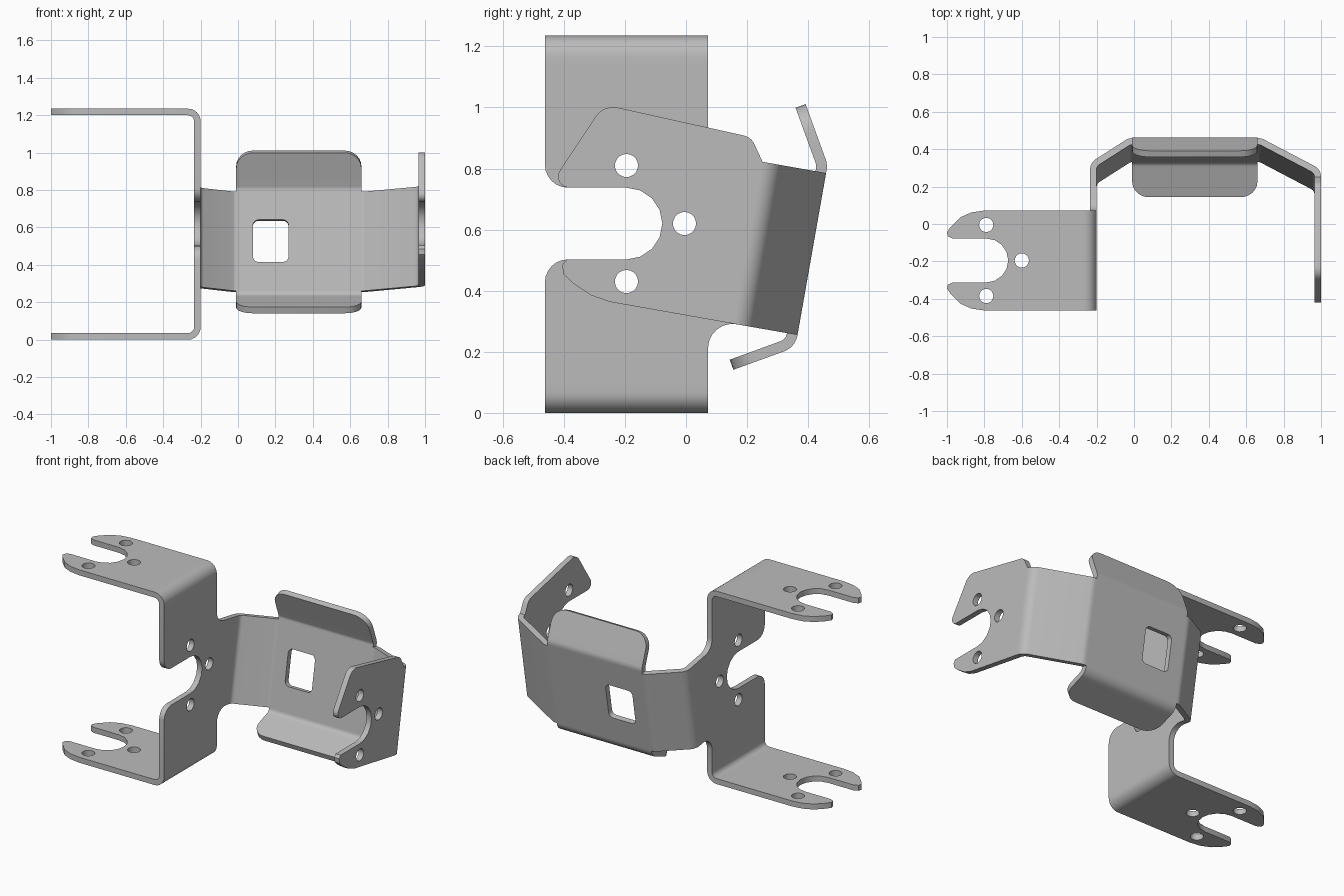
import bpy
import bmesh
from math import sin, cos, tan, pi, radians
from mathutils import Matrix, Vector

cube = bpy.data.objects.get("Cube")
if cube:
    bpy.data.objects.remove(cube, do_unlink=True)

T = 0.035            # sheet thickness
R = 0.05             # bend radius on the mid line
H = 1.235            # overall height
MID_Y = -0.195       # centre line of the forks
MID_Z = 0.62
SLOT = 0.1175        # slot radius
TILT = radians(10)   # lean of the rear half
X, Y, Z = Vector((1, 0, 0)), Vector((0, 1, 0)), Vector((0, 0, 1))
U = Vector((0, cos(TILT), -sin(TILT)))   # leaning backwards axis
V = Vector((0, sin(TILT), cos(TILT)))    # leaning upwards axis
PIVOT = Vector((0, 0, MID_Z))
LOW, HIGH = -0.296, 0.2425               # band edges along V
BACK = 0.4055                            # back sheet along U

steel = bpy.data.materials.new("grey_steel")
steel.use_nodes = True
steel.diffuse_color = (0.5, 0.5, 0.5, 1)
steel.node_tree.nodes["Principled BSDF"].inputs["Base Color"].default_value = (0.5, 0.5, 0.5, 1)


def rounded(points, closed=True, segs=6):
    """Turn (a, b, radius) corners into arcs; plain (a, b) corners stay sharp."""
    out, n = [], len(points)
    for i, p in enumerate(points):
        c = Vector(p[:2])
        if len(p) < 3 or (not closed and i in (0, n - 1)):
            out.append(c)
            continue
        a = (Vector(points[i - 1][:2]) - c).normalized()
        b = (Vector(points[(i + 1) % n][:2]) - c).normalized()
        half = a.angle(b) / 2
        centre = c + (a + b).normalized() * (p[2] / sin(half))
        start = c + a * (p[2] / tan(half)) - centre
        sweep = start.angle_signed(c + b * (p[2] / tan(half)) - centre)
        for k in range(segs + 1):
            out.append(centre + Matrix.Rotation(-sweep * k / segs, 2) @ start)
    return out


def strip(points):
    """Outline of a bent sheet that follows a mid line."""
    path = rounded(points, closed=False)
    sides = [[], []]
    for i, p in enumerate(path):
        d0 = (p - path[i - 1]).normalized() if i else (path[1] - p).normalized()
        d1 = (path[i + 1] - p).normalized() if i < len(path) - 1 else d0
        n0, n1 = Vector((-d0.y, d0.x)), Vector((-d1.y, d1.x))
        m = (n0 + n1).normalized()
        m *= T / 2 / m.dot(n0)
        sides[0].append(p + m)
        sides[1].append(p - m)
    return sides[0] + sides[1][::-1]


def circle(cx, cy, r, segs=20):
    return [(cx + r * cos(2 * pi * k / segs), cy + r * sin(2 * pi * k / segs)) for k in range(segs)]


def bolt_holes(cx, cy):
    return [circle(cx + a, cy + b, 0.038) for a, b in ((0, 0.19), (0.19, 0), (0, -0.19))]


def slot_arc(cx, cy):
    """Half circle slot end, running from the high side to the low side."""
    return [(cx + SLOT * cos(a), cy + SLOT * sin(a)) for a in (pi / 2 - pi * k / 8 for k in range(9))]


def piece(outline, a, b, origin, depth=T, holes=()):
    """Extruded flat shape, centred on the plane through origin spanned by a and b."""
    curve = bpy.data.curves.new("outline", "CURVE")
    curve.dimensions, curve.fill_mode, curve.extrude = "2D", "BOTH", depth / 2
    for loop in (outline, *holes):
        spline = curve.splines.new("POLY")
        spline.points.add(len(loop) - 1)
        for point, p in zip(spline.points, loop):
            point.co = (p[0], p[1], 0, 1)
        spline.use_cyclic_u = True
    temp = bpy.data.objects.new("outline", curve)
    bpy.context.collection.objects.link(temp)
    graph = bpy.context.evaluated_depsgraph_get()
    mesh = bpy.data.meshes.new_from_object(temp.evaluated_get(graph))
    bpy.data.objects.remove(temp)
    bpy.data.curves.remove(curve)
    frame = Matrix((a, b, a.cross(b))).transposed().to_4x4()
    mesh.transform(Matrix.Translation(origin) @ frame)
    bm = bmesh.new()
    bm.from_mesh(mesh)
    bmesh.ops.remove_doubles(bm, verts=bm.verts, dist=0.0002)
    bmesh.ops.recalc_face_normals(bm, faces=bm.faces)
    bm.to_mesh(mesh)
    bm.free()
    return mesh


def build(name, *pieces):
    bm = bmesh.new()
    for mesh in pieces:
        bm.from_mesh(mesh)
        bpy.data.meshes.remove(mesh)
    mesh = bpy.data.meshes.new(name)
    bm.to_mesh(mesh)
    bm.free()
    mesh.materials.clear()
    mesh.materials.append(steel)
    obj = bpy.data.objects.new(name, mesh)
    bpy.context.collection.objects.link(obj)
    bpy.ops.object.select_all(action="DESELECT")
    obj.select_set(True)
    bpy.context.view_layer.objects.active = obj
    bpy.ops.object.shade_smooth_by_angle(angle=radians(30))


def on_band(u, v):
    """Point of the leaning band as (y, z)."""
    p = PIVOT + U * u + V * v
    return p.y, p.z


def edge_at(y, v):
    return MID_Z + (v - y * sin(TILT)) / cos(TILT)


# Tall side plate with a slot at the front and an arm at the back
front, rear, half = MID_Y - 0.267, MID_Y + 0.267, 0.267
LEFT_U, RIGHT_U = 0.23, 0.212
plate = rounded([
    (front, 0.1), (rear, 0.1), (rear, edge_at(rear, LOW), 0.08),
    on_band(LEFT_U, LOW), on_band(LEFT_U, HIGH), (rear, edge_at(rear, HIGH), 0.08),
    (rear, H - 0.1), (front, H - 0.1), (front, MID_Z + SLOT, 0.075),
    *slot_arc(MID_Y, MID_Z), (front, MID_Z - SLOT, 0.075)])
build("tall_side_plate", piece(plate, Y, Z, X * -0.2175, holes=bolt_holes(MID_Y, MID_Z)))

# Forked plates at the top and bottom, each with its bend
tip = [(-0.80, half), (-0.87, 0.257), (-0.93, 0.23), (-0.98, 0.18), (-1, 0.15), (-0.995, 0.13), (-0.97, SLOT)]
fork = [(-0.3, half)] + tip + slot_arc(-0.79, 0)
fork += [(x, -y) for x, y in reversed(tip)] + [(-0.3, -half)]
for name, z, inward in (("bottom_fork", T / 2, 1), ("top_fork", H - T / 2, -1)):
    bend = strip([(-0.3, z), (-0.2175, z, R), (-0.2175, z + inward * (0.1 - T / 2))])
    build(name,
          piece(fork, X, Y, Vector((0, MID_Y, z)), holes=bolt_holes(-0.79, 0)),
          piece(bend, X, Z, Y * MID_Y, depth=2 * half))

# Short side plate with a slanted outline
lug = rounded([
    on_band(RIGHT_U, LOW), on_band(RIGHT_U, HIGH), (0.213, 0.903, 0.05),
    (-0.27, 1.01, 0.07), (-0.45, MID_Z + SLOT, 0.036), *slot_arc(MID_Y, MID_Z),
    (-0.39, MID_Z - SLOT), (-0.405, 0.485), (-0.402, 0.455), (-0.37, 0.425),
    (-0.31, 0.385), (-0.25, edge_at(-0.25, LOW))])
build("short_side_plate", piece(lug, Y, Z, X * 0.9825, holes=bolt_holes(MID_Y, MID_Z)))

# Leaning back band: bent ends and a flat sheet with a window
middle = PIVOT + V * (LOW + HIGH) / 2
left_end = strip([(-0.2175, LEFT_U), (-0.2175, 0.28, R), (-0.024, BACK, R), (0, BACK)])
right_end = strip([(0.65, BACK), (0.677, BACK, R), (0.9825, 0.243, R), (0.9825, RIGHT_U)])
sheet = [(0, LOW), (0.65, LOW), (0.65, HIGH), (0, HIGH)]
window = rounded([(x, v, 0.03) for x, v in ((0.08, -0.139), (0.27, -0.139), (0.27, 0.09), (0.08, 0.09))])
build("back_band",
      piece(left_end, X, U, middle, depth=HIGH - LOW),
      piece(right_end, X, U, middle, depth=HIGH - LOW),
      piece(sheet, X, V, PIVOT + U * BACK, holes=[window]))

# Rounded lips bent forward along the top and bottom of the band
for name, edge, corner, angle, sign in (("top_lip", HIGH, 0.266, 30, 1), ("bottom_lip", LOW, -0.3265, 60, -1)):
    du, dv = -sin(radians(angle)), sign * cos(radians(angle))
    root = 0.05
    bend = strip([(BACK, edge), (BACK, corner, R), (BACK + du * root, corner + dv * root)])
    lip = rounded([(-0.01, root), (0.66, root), (0.66, 0.206, 0.09), (-0.01, 0.206, 0.09)])
    build(name,
          piece(bend, U, V, PIVOT + X * 0.325, depth=0.67),
          piece(lip, X, U * du + V * dv, PIVOT + U * BACK + V * corner))
